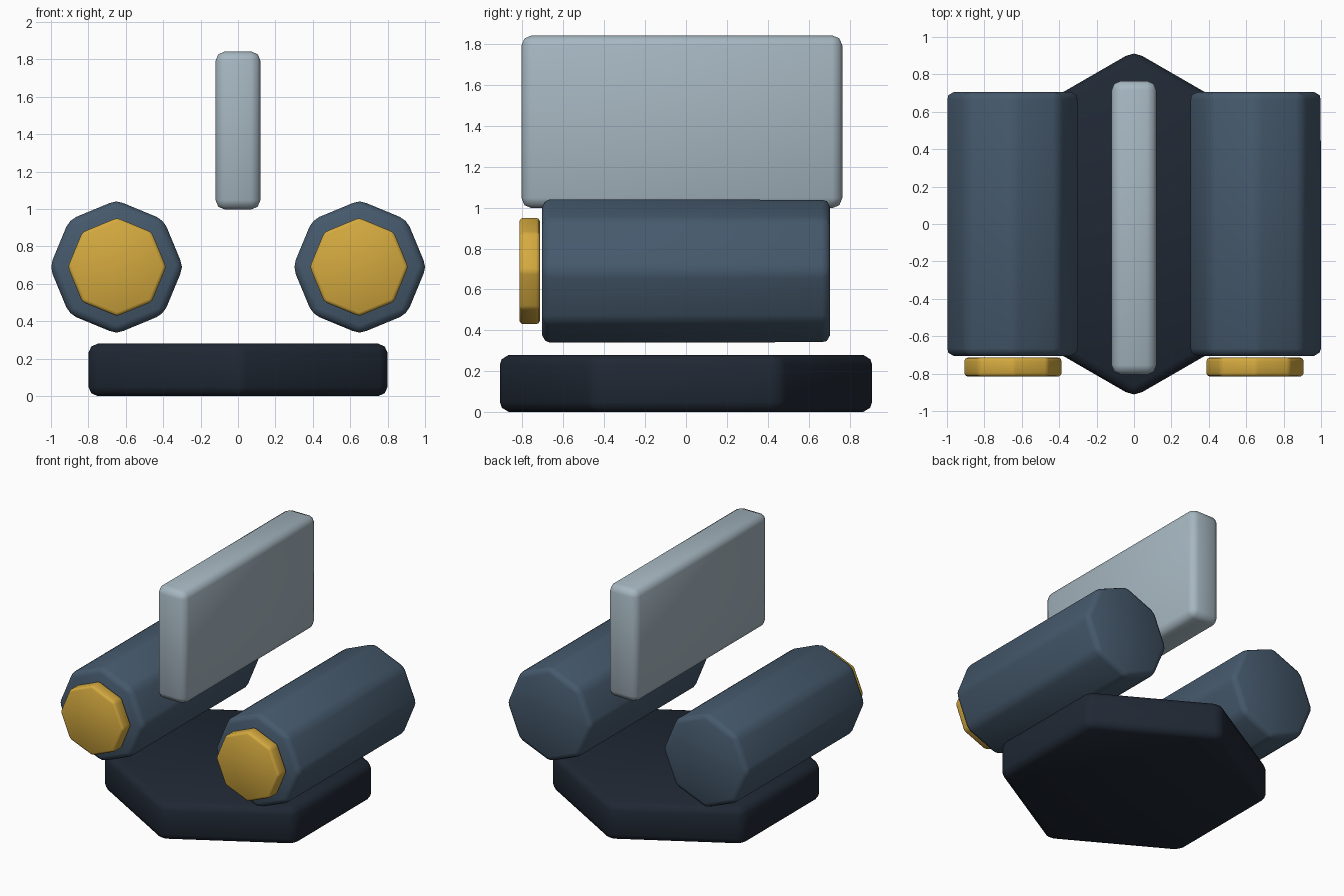
import bpy
import math

if "Cube" in bpy.data.objects:
    bpy.data.objects.remove(bpy.data.objects["Cube"])


def material(name, color):
    mat = bpy.data.materials.new(name)
    mat.diffuse_color = (*color, 1.0)
    mat.use_nodes = True
    mat.node_tree.nodes["Principled BSDF"].inputs["Base Color"].default_value = mat.diffuse_color
    return mat


DARK = material("dark_navy", (0.014, 0.021, 0.034))
BLUE = material("slate_blue", (0.06, 0.10, 0.15))
GOLD = material("gold", (0.66, 0.40, 0.05))
PALE = material("pale_grey", (0.38, 0.47, 0.53))


def finish(name, mat, width):
    """Name the active object, round its edges and shade it smooth."""
    obj = bpy.context.object
    obj.name = name
    obj.data.materials.append(mat)
    bpy.ops.object.shade_smooth()
    bevel = obj.modifiers.new("rounded_edges", 'BEVEL')
    bevel.width = width
    bevel.segments = 2
    bevel.limit_method = 'ANGLE'
    bevel.angle_limit = math.radians(30)
    return obj


def prism(name, sides, radius, depth, location, mat, width, along_y=False):
    rotation = (math.pi / 2, 0, 0) if along_y else (0, 0, 0)
    bpy.ops.mesh.primitive_cylinder_add(vertices=sides, radius=radius, depth=depth,
                                        location=location, rotation=rotation)
    return finish(name, mat, width)


# Hexagonal base plate, points to the front and back
prism("base_plate", 6, 0.924, 0.28, (0, 0, 0.14), DARK, 0.05)

# Octagonal side barrels with a front cap each
for side, sign in (("left", -1), ("right", 1)):
    prism(side + "_barrel", 8, 0.357, 1.41, (sign * 0.65, 0, 0.69), BLUE, 0.04, True)
    prism(side + "_front_cap", 8, 0.263, 0.10, (sign * 0.647, -0.765, 0.69), GOLD, 0.018, True)

# Upright fin floating above the centre
bpy.ops.mesh.primitive_cube_add(size=1, location=(0, -0.02, 1.42))
bpy.context.object.scale = (0.24, 1.57, 0.845)
bpy.ops.object.transform_apply(location=False, rotation=False, scale=True)
finish("centre_fin", PALE, 0.05)
